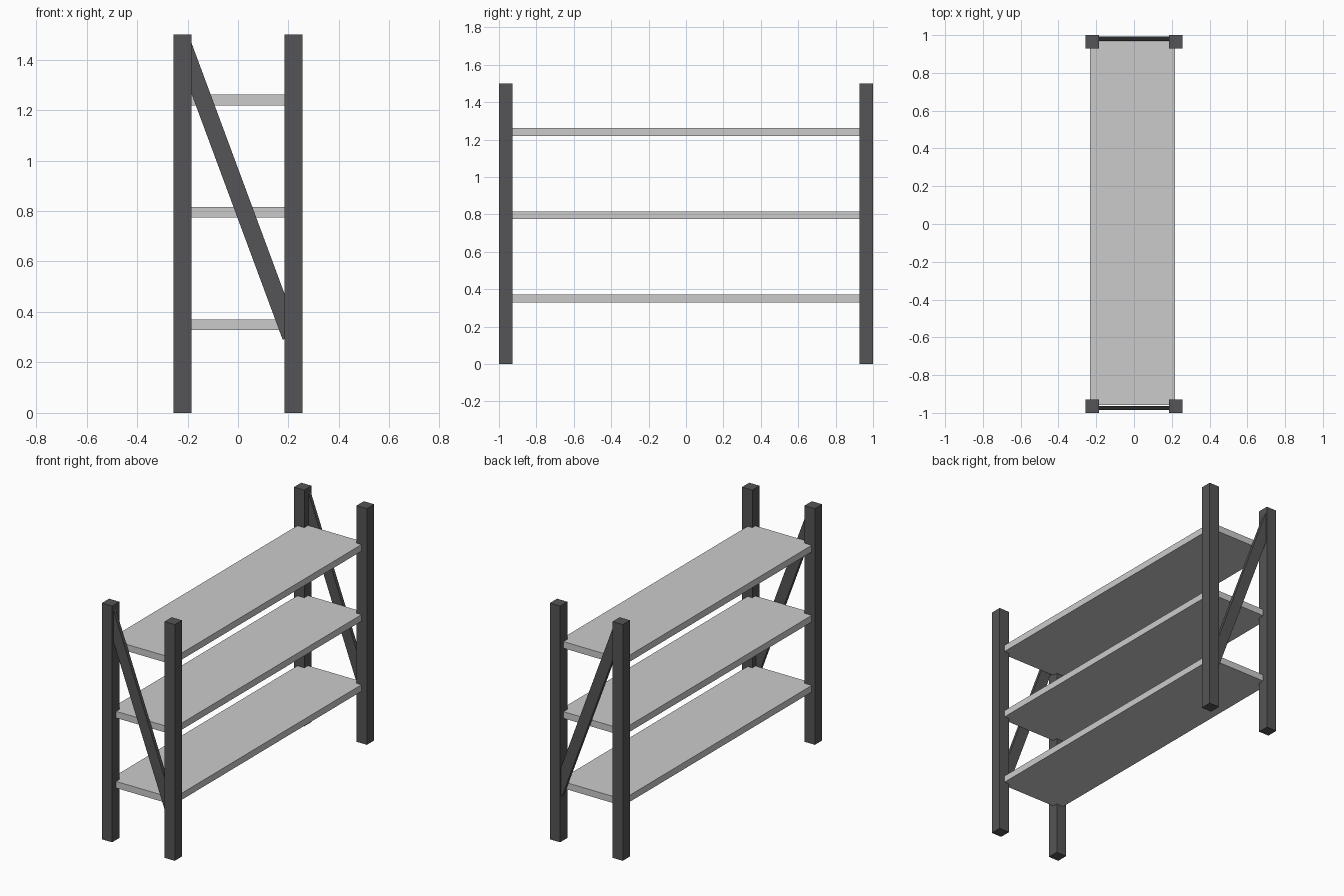
import bpy
from math import atan2, hypot
from mathutils import Matrix

if "Cube" in bpy.data.objects:
    bpy.data.objects.remove(bpy.data.objects["Cube"])


def box(name, size, loc, tilt=0.0):
    bpy.ops.mesh.primitive_cube_add(size=1)
    ob = bpy.context.object
    ob.name = name
    ob.data.transform(Matrix.Diagonal((*size, 1)))
    ob.location = loc
    ob.rotation_euler.y = tilt
    return ob


def paint(ob, mat):
    ob.data.materials.append(mat)


dark = bpy.data.materials.new("dark_frame")
dark.diffuse_color = (0.09, 0.09, 0.095, 1)
dark.use_nodes = True
dark.node_tree.nodes["Principled BSDF"].inputs["Base Color"].default_value = dark.diffuse_color

# Four corner posts
for sx, side in ((-1, "left"), (1, "right")):
    for sy, end in ((-1, "front"), (1, "back")):
        paint(box(f"{end}_{side}_post", (0.072, 0.072, 1.5),
                  (sx * 0.22, sy * 0.964, 0.75)), dark)

# Three shelves, notched into the posts
for name, z in (("lower", 0.35), ("middle", 0.795), ("upper", 1.24)):
    box(f"{name}_shelf", (0.45, 1.925, 0.042), (-0.008, 0.003, z))

# Diagonal brace at each end, high on the left and low on the right
top, bottom = (-0.22, 1.462), (0.21, 0.302)
dx, dz = top[0] - bottom[0], top[1] - bottom[1]
centre = ((top[0] + bottom[0]) / 2, (top[1] + bottom[1]) / 2)
for end, y in (("front", -0.974), ("back", 0.981)):
    paint(box(f"{end}_brace", (0.07, 0.022, hypot(dx, dz)),
              (centre[0], y, centre[1]), atan2(dx, dz)), dark)
